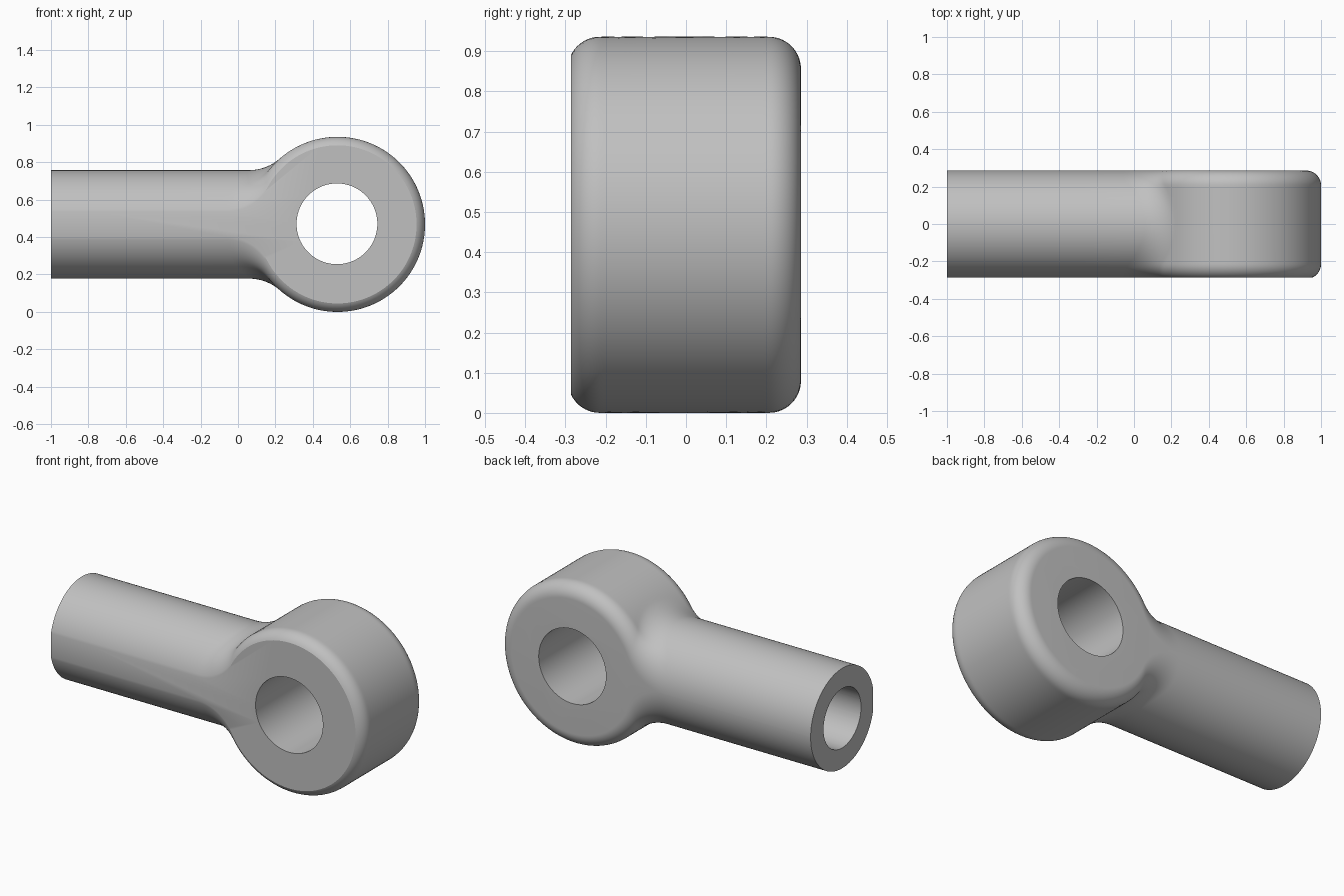
import bpy, bmesh, math

cube = bpy.data.objects.get("Cube")
if cube:
    bpy.data.objects.remove(cube)

EYE_X, MID_Z, MID_Y = 0.532, 0.468, -0.004
EYE_R, HALF, ROUND, FILLET = 0.468, 0.29, 0.08, 0.25
FRONT_CUT = 0.282

steel = bpy.data.materials.new("grey_steel")
steel.use_nodes = True
colour = (0.53, 0.53, 0.53, 1)
steel.diffuse_color = colour
steel.node_tree.nodes["Principled BSDF"].inputs["Base Color"].default_value = colour


def outline(t):
    """Outline of the body at depth t: eye arc, two neck fillets, shank sides."""
    over = max(abs(t) - (HALF - ROUND), 0)
    r = EYE_R - ROUND + math.sqrt(max(ROUND**2 - over**2, 0))
    w = max(math.sqrt(max(HALF**2 - t**2, 0)), 0.002)
    reach = math.sqrt((r + FILLET)**2 - (w + FILLET)**2)
    lean = math.atan2(w + FILLET, reach)
    cx = EYE_X - reach
    upper = [(-1 + (cx + 1) * i / 4, w) for i in range(4)]
    for i in range(16):
        a = -math.pi / 2 + (math.pi / 2 - lean) * i / 16
        upper.append((cx + FILLET * math.cos(a), w + FILLET + FILLET * math.sin(a)))
    for i in range(48):
        a = (math.pi - lean) * (1 - i / 48)
        upper.append((EYE_X + r * math.cos(a), r * math.sin(a)))
    lower = [(x, -z) for x, z in reversed(upper)]
    return upper + [(EYE_X + r, 0)] + lower


# Body: stacked outlines from the flat front face to the back face
start = -math.asin(FRONT_CUT / HALF)
rows = 56
bm = bmesh.new()
rings = []
for k in range(rows + 1):
    t = HALF * math.sin(start + (math.pi / 2 - start) * k / rows)
    rings.append([bm.verts.new((x, t + MID_Y, z + MID_Z)) for x, z in outline(t)])
for a, b in zip(rings, rings[1:]):
    for i in range(len(a)):
        j = (i + 1) % len(a)
        bm.faces.new((a[i], a[j], b[j], b[i]))
bm.faces.new(rings[0])
bm.faces.new(rings[-1])
bmesh.ops.recalc_face_normals(bm, faces=bm.faces)
mesh = bpy.data.meshes.new("rod_end_body")
bm.to_mesh(mesh)
bm.free()
mesh.materials.append(steel)
body = bpy.data.objects.new("rod_end_body", mesh)
bpy.context.collection.objects.link(body)


def drill(name, radius, depth, location, rotation):
    bpy.ops.mesh.primitive_cylinder_add(vertices=96, radius=radius, depth=depth,
                                        location=location, rotation=rotation)
    cutter = bpy.context.object
    cutter.name = name
    cutter.data.materials.append(steel)
    mod = body.modifiers.new(name, 'BOOLEAN')
    mod.operation = 'DIFFERENCE'
    mod.solver = 'EXACT'
    mod.object = cutter
    bpy.context.view_layer.objects.active = body
    bpy.ops.object.modifier_apply(modifier=name)
    bpy.data.objects.remove(cutter)


# Cross hole through the eye and blind bore in the shank
drill("eye_hole", 0.216, 1.0, (EYE_X - 0.003, 0, MID_Z + 0.003), (math.pi / 2, 0, 0))
drill("shank_bore", 0.172, 1.0, (-0.65, MID_Y, MID_Z), (0, math.pi / 2, 0))

bpy.ops.object.select_all(action='DESELECT')
body.select_set(True)
bpy.context.view_layer.objects.active = body
bpy.ops.object.shade_smooth_by_angle(angle=math.radians(25))
